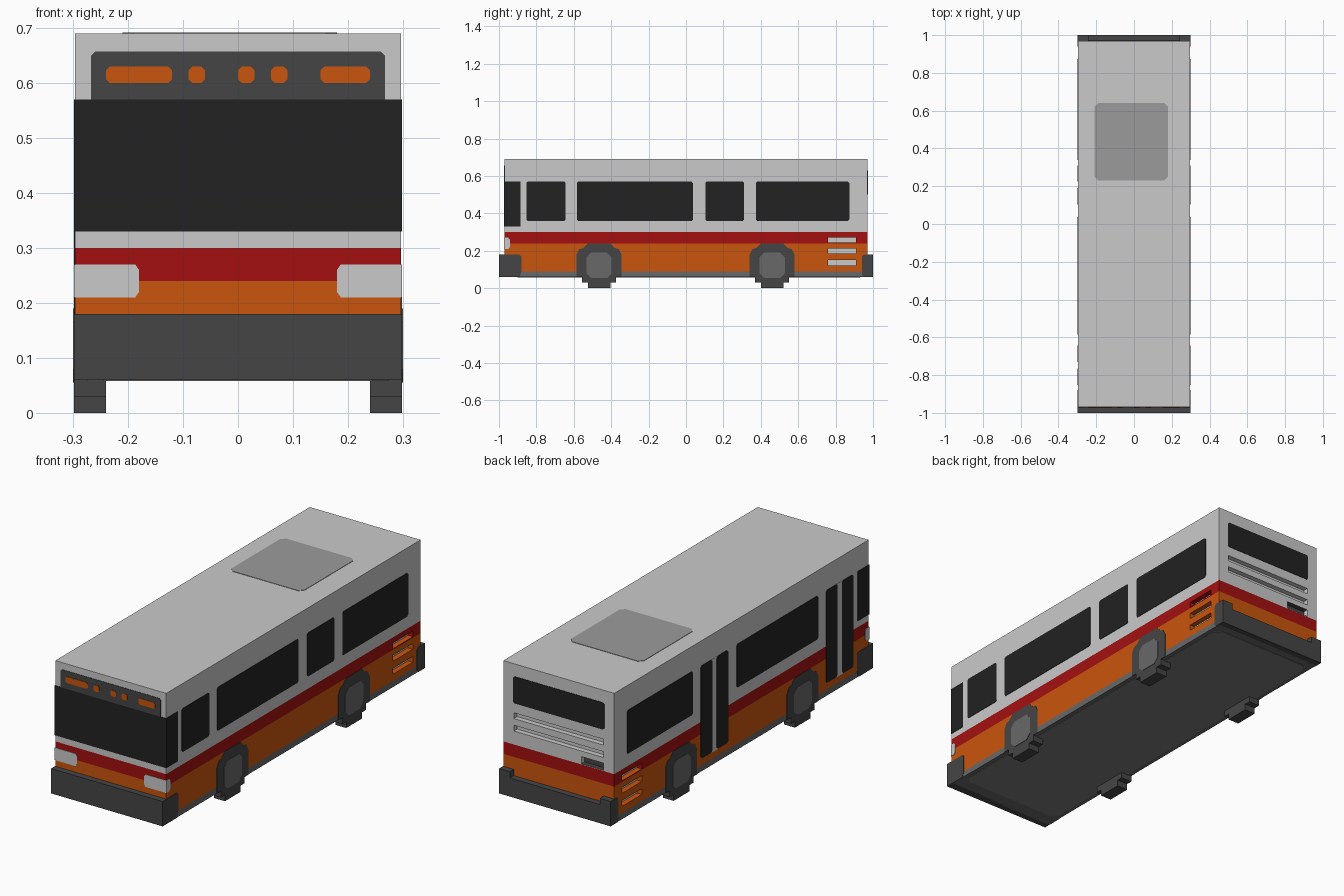
import bpy
import bmesh
from mathutils import Vector

cube = bpy.data.objects.get("Cube")
if cube:
    bpy.data.objects.remove(cube, do_unlink=True)

W, L = 0.296, 0.97        # body half width and half length
OUT = 0.298               # outer face of side plates
FLOOR, ROOF = 0.06, 0.69


def material(name, *rgb):
    m = bpy.data.materials.new(name)
    m.use_nodes = True
    color = (*rgb, 1) if len(rgb) == 3 else (rgb[0],) * 3 + (1,)
    m.diffuse_color = color
    bsdf = m.node_tree.nodes["Principled BSDF"]
    bsdf.inputs["Base Color"].default_value = color
    bsdf.inputs["Roughness"].default_value = 0.8
    return m


WHITE = material("pale grey paint", 0.59)
RED = material("red paint", 0.37, 0.005, 0.005)
ORANGE = material("orange paint", 0.59, 0.092, 0.004)
CHARCOAL = material("charcoal", 0.06)
GLASS = material("black glass", 0.016)
HATCH = material("mid grey", 0.33)
STEEL = material("steel grey", 0.14)
UNDER = material("underside grey", 0.2)


def finish(name, bm, *mats):
    bmesh.ops.recalc_face_normals(bm, faces=bm.faces)
    me = bpy.data.meshes.new(name)
    bm.to_mesh(me)
    bm.free()
    for m in mats:
        me.materials.append(m)
    ob = bpy.data.objects.new(name, me)
    bpy.context.collection.objects.link(ob)
    return ob


def prism(name, mat, pts, axis, a, b):
    """Extrude a 2D outline along an axis from a to b."""
    def place(u, v, c):
        return {"x": (c, u, v), "y": (u, c, v), "z": (u, v, c)}[axis]
    bm = bmesh.new()
    lo = [bm.verts.new(place(u, v, a)) for u, v in pts]
    hi = [bm.verts.new(place(u, v, b)) for u, v in pts]
    bm.faces.new(lo)
    bm.faces.new(hi)
    for i in range(len(pts)):
        j = (i + 1) % len(pts)
        bm.faces.new((lo[i], lo[j], hi[j], hi[i]))
    return finish(name, bm, mat)


def rect(u0, u1, v0, v1, c=0.0):
    """Rectangle outline with optional cut corners."""
    if not c:
        return [(u0, v0), (u1, v0), (u1, v1), (u0, v1)]
    return [(u0 + c, v0), (u1 - c, v0), (u1, v0 + c), (u1, v1 - c),
            (u1 - c, v1), (u0 + c, v1), (u0, v1 - c), (u0, v0 + c)]


def side_plate(name, mat, s, pts, out=OUT):
    return prism(name, mat, pts, "x", s * (W - 0.002), s * out)


def front_plate(name, mat, pts, out=0.002):
    return prism(name, mat, pts, "y", -L + 0.002, -L - out)


def add_box(bm, x, y, z):
    verts = bmesh.ops.create_cube(bm, size=1)["verts"]
    for v in verts:
        v.co = [r[0] if c < 0 else r[1] for c, r in zip(v.co, (x, y, z))]


# Body shell, split at the paint lines
bm = bmesh.new()
add_box(bm, (-W, W), (-L, L), (FLOOR, ROOF))
for z in (0.09, 0.24, 0.30):
    bmesh.ops.bisect_plane(bm, geom=bm.verts[:] + bm.edges[:] + bm.faces[:],
                           plane_co=(0, 0, z), plane_no=(0, 0, 1))
body = finish("body", bm, WHITE, RED, ORANGE, STEEL, CHARCOAL)

# Recesses: side vents, rear grooves and plate holder
bm = bmesh.new()
for s in (-1, 1):
    for z0, z1 in ((0.245, 0.272), (0.185, 0.213), (0.122, 0.15)):
        add_box(bm, sorted((s * 0.27, s * 0.4)), (0.76, 0.91), (z0, z1))
for z in (0.365, 0.425):
    add_box(bm, (-0.24, 0.24), (0.945, 1.1), (z, z + 0.028))
add_box(bm, (-0.24, -0.12), (0.945, 1.1), (0.303, 0.338))
cutter = finish("recess_cutter", bm)
cutter.hide_render = True
mod = body.modifiers.new("recesses", "BOOLEAN")
mod.object = cutter
mod.operation = "DIFFERENCE"
mod.solver = "EXACT"
bpy.context.view_layer.update()
deps = bpy.context.evaluated_depsgraph_get()
cut_mesh = bpy.data.meshes.new_from_object(body.evaluated_get(deps))
body.modifiers.clear()
body.data = cut_mesh
bpy.data.objects.remove(cutter, do_unlink=True)
cut_mesh.materials.clear()
for m in (WHITE, RED, ORANGE, STEEL, CHARCOAL):
    cut_mesh.materials.append(m)

# Paint bands by height
for f in cut_mesh.polygons:
    c = Vector(f.center) - Vector(f.normal) * 0.008
    f.material_index = (3 if c.z < 0.09 else 2 if c.z < 0.24
                        else 1 if c.z < 0.30 else 0)
    if abs(f.normal.x) > 0.9 and abs(f.center.x) < 0.28 and f.center.y < 0.93:
        f.material_index = 0
    in_holder = -0.23 < f.center.x < -0.13 and 0.30 < f.center.z < 0.34
    if in_holder and 0.94 < f.center.y < 0.969:
        f.material_index = 4

# Roof hatch and underside panel
prism("roof_hatch", HATCH, rect(-0.21, 0.18, 0.23, 0.64, 0.02), "z",
      ROOF - 0.002, ROOF + 0.002)
prism("underside_panel", UNDER, rect(-0.275, 0.275, -0.9, 0.93, 0.03), "z",
      FLOOR - 0.002, FLOOR + 0.002)

# Front: windscreen, destination sign, headlights
front_plate("windscreen", GLASS, rect(-OUT, OUT, 0.33, 0.57))
front_plate("sign_panel", CHARCOAL, rect(-0.267, 0.267, 0.57, 0.657, 0.007))
front_plate("sign_panel_base", CHARCOAL, rect(-0.267, 0.267, 0.57, 0.62))
for x0, x1 in ((-0.24, -0.12), (-0.09, -0.06), (0, 0.03), (0.06, 0.09),
               (0.15, 0.24)):
    front_plate("sign_lamp", ORANGE, rect(x0, x1, 0.6, 0.63, 0.007), 0.004)
for s in (-1, 1):
    pts = [(OUT, 0.21), (0.187, 0.21), (0.18, 0.22), (0.18, 0.26),
           (0.187, 0.27), (OUT, 0.27)]
    front_plate("headlight", WHITE, [(s * u, v) for u, v in pts])

# Rear window
prism("rear_window", GLASS, rect(-0.243, 0.243, 0.5, 0.63, 0.007), "y",
      L - 0.002, L + 0.002)

# Bumpers
prism("front_bumper", CHARCOAL, rect(-OUT, OUT, FLOOR, 0.18), "y", -1, -L + 0.01)
prism("rear_bumper", CHARCOAL,
      [(-OUT, FLOOR), (OUT, FLOOR), (OUT, 0.18), (0.24, 0.18), (0.24, 0.15),
       (-0.24, 0.15), (-0.24, 0.18), (-OUT, 0.18)], "y", L - 0.01, 1)

# Wheel outline: cut corners on top, steps below the floor
half = [(0.06, 0), (0.06, 0.03), (0.09, 0.03), (0.09, 0.06), (0.12, 0.06),
        (0.12, 0.18), (0.105, 0.21), (0.085, 0.215), (0.06, 0.24)]
outline = half + [(-u, v) for u, v in reversed(half)]

# Both sides
for s in (-1, 1):
    side = "left" if s > 0 else "right"
    for y, end in ((-0.465, "front"), (0.46, "rear")):
        prism(f"{end}_{side}_wheel", CHARCOAL, [(y + u, v) for u, v in outline],
              "x", s * 0.24, s * OUT)
        side_plate(f"{end}_{side}_hub", STEEL, s,
                   rect(y - 0.068, y + 0.068, 0.055, 0.19, 0.025), 0.3)
    side_plate(f"{side}_front_bumper_wrap", CHARCOAL, s,
               [(-L, FLOOR), (-0.89, FLOOR), (-0.88, 0.09), (-0.88, 0.17),
                (-0.89, 0.18), (-L, 0.18)])
    side_plate(f"{side}_rear_bumper_wrap", CHARCOAL, s,
               [(0.95, FLOOR), (L, FLOOR), (L, 0.18), (0.95, 0.18),
                (0.94, 0.17), (0.94, 0.07)])
    side_plate(f"{side}_windscreen_wrap", GLASS, s, rect(-L, -0.885, 0.33, 0.57))
    side_plate(f"{side}_headlight_wrap", WHITE, s,
               [(-L, 0.21), (-0.95, 0.21), (-0.942, 0.22), (-0.942, 0.26),
                (-0.95, 0.27), (-L, 0.27)])
    for y0, y1 in ((-0.583, 0.037), (0.373, 0.873)):
        side_plate(f"{side}_window", GLASS, s, rect(y0, y1, 0.36, 0.57, 0.007))

# Left windows opposite the doors
for y0, y1 in ((-0.853, -0.643), (0.103, 0.31)):
    side_plate("left_small_window", GLASS, 1, rect(y0, y1, 0.36, 0.57, 0.007))

# Right double doors with a pale centre post
for y in (-0.748, 0.207):
    side_plate("door_post", WHITE, -1, rect(y - 0.025, y + 0.025, 0.12, 0.57),
               OUT - 0.001)
    for d in (-1, 1):
        a, b = sorted((y + d * 0.017, y + d * 0.104))
        side_plate("door_leaf", GLASS, -1, rect(a, b, 0.122, 0.57, 0.009))
